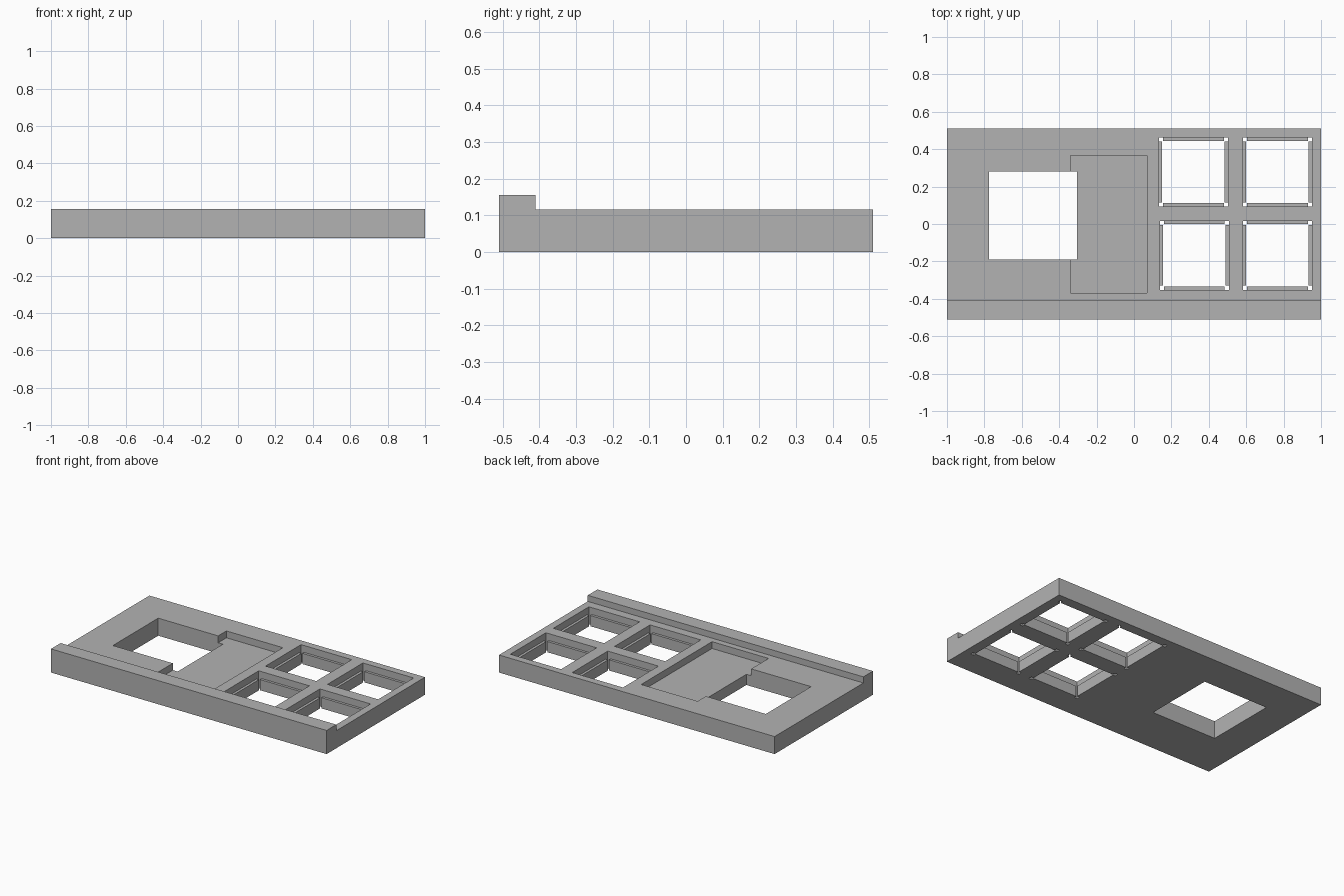
import bpy
import bmesh
from mathutils import Matrix, Vector

default = bpy.data.objects.get("Cube")
if default:
    bpy.data.objects.remove(default, do_unlink=True)

grey = bpy.data.materials.new("plain grey")
grey.use_nodes = True
grey.diffuse_color = (0.45, 0.45, 0.45, 1)
grey.node_tree.nodes["Principled BSDF"].inputs["Base Color"].default_value = grey.diffuse_color


def add_box(bm, low, high):
    low, high = Vector(low), Vector(high)
    move = Matrix.Translation((low + high) / 2)
    bmesh.ops.create_cube(bm, size=1, matrix=move @ Matrix.Diagonal((*(high - low), 1)))


def finish(bm, name):
    bmesh.ops.recalc_face_normals(bm, faces=bm.faces[:])
    mesh = bpy.data.meshes.new(name)
    bm.to_mesh(mesh)
    bm.free()
    mesh.materials.append(grey)
    obj = bpy.data.objects.new(name, mesh)
    bpy.context.scene.collection.objects.link(obj)
    return obj


def cut(target, name, low, high):
    bm = bmesh.new()
    add_box(bm, low, high)
    cutter = finish(bm, name)
    cutter.hide_render = True
    mod = target.modifiers.new(name, 'BOOLEAN')
    mod.operation = 'DIFFERENCE'
    mod.solver = 'EXACT'
    mod.object = cutter
    bpy.context.view_layer.objects.active = target
    bpy.ops.object.modifier_apply(modifier=name)
    bpy.data.objects.remove(cutter, do_unlink=True)


TOP = 0.115
FLOOR = 0.07

# Plate with raised front lip, extruded from its side profile
bm = bmesh.new()
profile = [(-0.51, 0), (0.51, 0), (0.51, TOP), (-0.41, TOP), (-0.41, 0.155), (-0.51, 0.155)]
face = bm.faces.new([bm.verts.new((-1, y, z)) for y, z in profile])
side = bmesh.ops.extrude_face_region(bm, geom=[face])
bmesh.ops.translate(bm, vec=(2, 0, 0), verts=[v for v in side["geom"] if isinstance(v, bmesh.types.BMVert)])
plate = finish(bm, "base_plate")

# Shallow recess and square opening
cut(plate, "recess_cutter", (-0.34, -0.37, FLOOR), (0.07, 0.365, 0.3))
cut(plate, "opening_cutter", (-0.775, -0.19, -0.1), (-0.305, 0.28, 0.3))

# Four square windows, each with ledge rails that stop short of the corners
HALF, INNER, END = 0.184, 0.167, 0.162
rails = bmesh.new()
for cx, cy in [(0.318, 0.278), (0.767, 0.278), (0.323, -0.168), (0.767, -0.168)]:
    cut(plate, "window_cutter", (cx - HALF, cy - HALF, -0.1), (cx + HALF, cy + HALF, 0.3))
    for s in (-1, 1):
        near, far = sorted((s * INNER, s * HALF))
        add_box(rails, (cx + near, cy - END, 0), (cx + far, cy + END, FLOOR))
        add_box(rails, (cx - END, cy + near, 0), (cx + END, cy + far, FLOOR))
finish(rails, "window_ledges")
